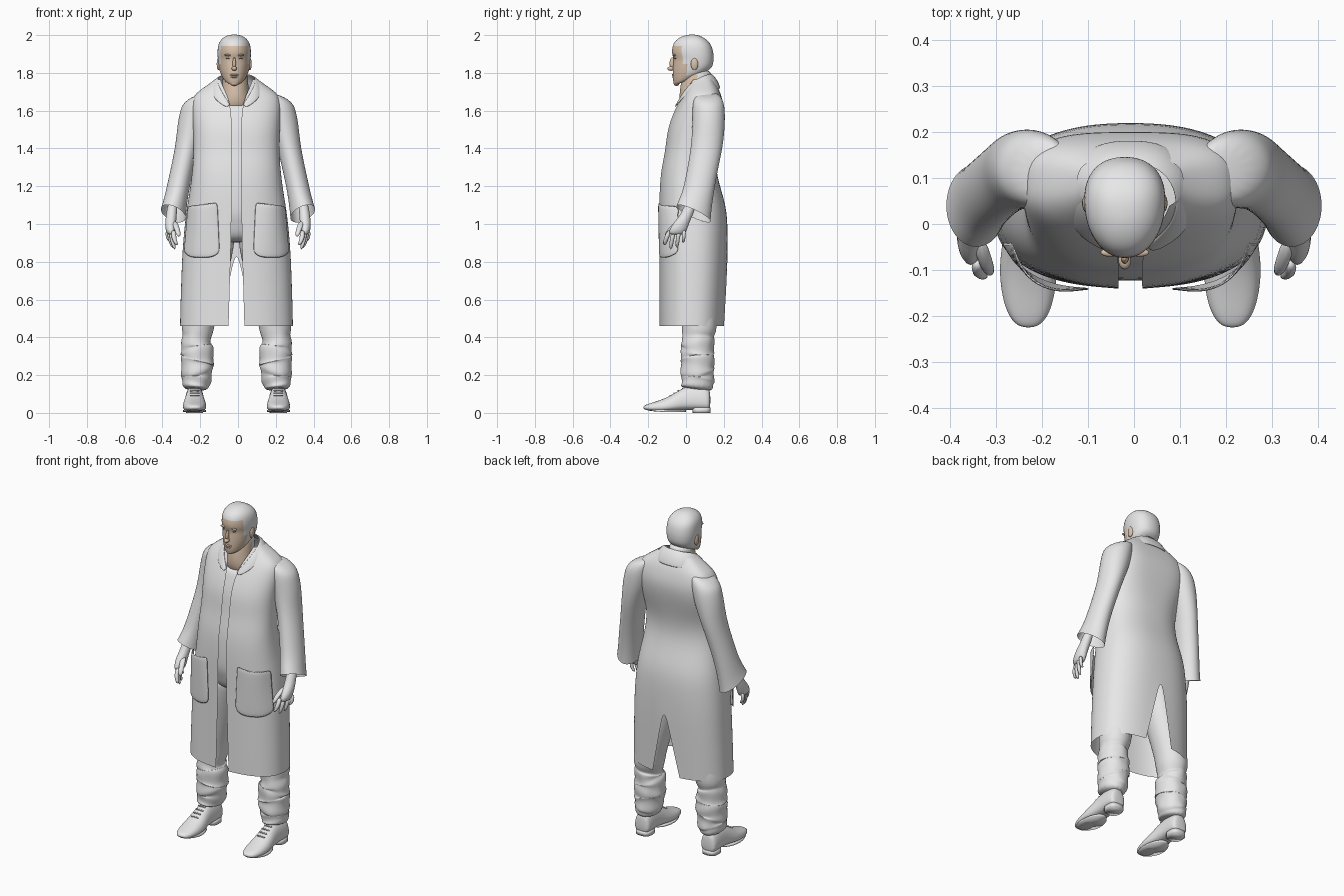
import bpy, bmesh, random
from math import sin, cos, asin, pi
from mathutils import Vector

random.seed(4)
if "Cube" in bpy.data.objects:
    bpy.data.objects.remove(bpy.data.objects["Cube"])


def material(name, rgb):
    m = bpy.data.materials.new(name)
    m.use_nodes = True
    m.diffuse_color = (*rgb, 1)
    bsdf = next(n for n in m.node_tree.nodes if n.type == 'BSDF_PRINCIPLED')
    bsdf.inputs["Base Color"].default_value = (*rgb, 1)
    bsdf.inputs["Roughness"].default_value = 0.7
    return m


GREY = material("pale grey", (0.8, 0.8, 0.8))
SKIN = material("tan skin", (0.7, 0.54, 0.41))
DARK = material("soft brown", (0.22, 0.15, 0.11))
BODY_X, HEAD_X = -0.008, -0.02


def finish(name, bm, mats, mirror=False, sub=2, solid=0, x=0.0):
    bmesh.ops.recalc_face_normals(bm, faces=bm.faces)
    me = bpy.data.meshes.new(name)
    bm.to_mesh(me)
    bm.free()
    for m in mats:
        me.materials.append(m)
    for f in me.polygons:
        f.use_smooth = True
    ob = bpy.data.objects.new(name, me)
    bpy.context.collection.objects.link(ob)
    ob.location.x = x
    if mirror:
        ob.modifiers.new("mirror", 'MIRROR').merge_threshold = 0.002
    if solid:
        s = ob.modifiers.new("thickness", 'SOLIDIFY')
        s.thickness, s.offset = solid, 0
    if sub:
        s = ob.modifiers.new("smooth", 'SUBSURF')
        s.levels = s.render_levels = sub
        s.boundary_smooth = 'PRESERVE_CORNERS'
    return ob


def power(v, e):
    return abs(v) ** e * (1 if v > 0 else -1)


def ring(z, cx, cy, rx, ry, p=2, tilt=0, egg=0, lean=0, n=16, rough=0):
    """Level superellipse, starting at the front."""
    pts = []
    for i in range(n):
        t = 2 * pi * i / n
        k = 1 + random.uniform(-rough, rough)
        dx = k * rx * power(sin(t), 2 / p) * (1 - egg * cos(t))
        dy = -k * ry * power(cos(t), 2 / p)
        pts.append((cx + dx, cy + dy, z + tilt * dy + lean * dx))
    return pts


def span(z, a, front, back, **kw):
    return ring(z, 0, (front + back) / 2, a, (back - front) / 2, **kw)


def loft(name, rings, mats, closed=True, caps=(True, True), rule=None, **kw):
    bm = bmesh.new()
    rows = [[bm.verts.new(p) for p in r] for r in rings]
    n = len(rows[0])
    for a, b in zip(rows, rows[1:]):
        for i in range(n if closed else n - 1):
            j = (i + 1) % n
            bm.faces.new((a[i], a[j], b[j], b[i]))
    for row, cap in ((rows[0], caps[0]), (rows[-1], caps[1])):
        if cap and closed:
            bm.faces.new(row)
    if rule:
        for f in bm.faces:
            f.material_index = rule(f.calc_center_median())
    return finish(name, bm, mats, **kw)


def place(bm, loc, size):
    for v in bm.verts:
        v.co = Vector([c * s + o for c, s, o in zip(v.co, size, loc)])


def blob(name, loc, size, mat, **kw):
    bm = bmesh.new()
    bmesh.ops.create_uvsphere(bm, u_segments=14, v_segments=10, radius=1)
    place(bm, loc, size)
    return finish(name, bm, [mat], sub=0, **kw)


def block(name, loc, size, **kw):
    bm = bmesh.new()
    bmesh.ops.create_cube(bm, size=1)
    place(bm, loc, size)
    bmesh.ops.bevel(bm, geom=bm.edges[:], offset=min(size) * 0.25, segments=2, affect='EDGES')
    return finish(name, bm, [GREY], sub=0, **kw)


# Long coat: height, half width, front y, back y, half front gap, half back slit
COAT = [(0.46, .3, -.14, .205, .042, .09), (0.6, .297, -.14, .211, .038, .06),
        (0.74, .292, -.14, .217, .034, .03), (0.87, .287, -.14, .221, .03, 0),
        (1.05, .27, -.141, .221, .027, 0), (1.15, .252, -.141, .197, .026, 0),
        (1.28, .234, -.134, .156, .026, 0), (1.39, .227, -.108, .163, .025, 0),
        (1.5, .23, -.1, .19, .025, 0), (1.6, .238, -.062, .206, .028, 0),
        (1.67, .235, -.025, .19, .045, 0), (1.705, .2, -.005, .178, .062, 0),
        (1.735, .155, .01, .162, .075, 0), (1.765, .115, .025, .145, .085, 0)]
BOX, BACK_BOX = 2.4, 3.2


def coat_half(z, a, front, back, gap, slit, n=16):
    t0 = asin((gap / a) ** (BOX / 2))
    t1 = pi - asin((slit / a) ** (BOX / 2))
    cy, ry = (front + back) / 2, (back - front) / 2
    row = []
    for i in range(n + 1):
        t = t0 + (t1 - t0) * i / n
        e = 2 / (BACK_BOX if cos(t) < 0 and z > 1.45 else BOX)
        row.append((a * power(max(sin(t), 0), e), cy - ry * power(cos(t), e), z))
    row[-1] = (slit, row[-1][1], z)
    return row


loft("coat", [coat_half(*lv) for lv in COAT], [GREY], closed=False, mirror=True, x=BODY_X)


def coat_front(x, z):
    for lo, hi in zip(COAT, COAT[1:]):
        if lo[0] <= z <= hi[0]:
            k = (z - lo[0]) / (hi[0] - lo[0])
            a, f, b = [lo[i] + k * (hi[i] - lo[i]) for i in (1, 2, 3)]
            return (f + b) / 2 - (b - f) / 2 * max(0, 1 - (x / a) ** BOX) ** (1 / BOX)


# Patch pockets that bulge away from the coat, with clipped lower corners
rows = []
for i in range(7):
    v = i / 6
    row = []
    for j in range(9):
        u = j / 8
        x = 0.088 + 0.012 * v + u * (0.186 - 0.034 * v)
        z = 0.82 + 0.295 * v - 0.02 * u * v + 0.03 * (1 - v) * abs(2 * u - 1) ** 4
        puff = 0.006 + 0.022 * sin(pi * u) * (0.25 + 0.75 * v)
        row.append((x + puff * u, coat_front(x, z) - puff, z))
    rows.append(row)
loft("patch_pocket", rows, [GREY], closed=False, mirror=True, sub=1, solid=0.006, x=BODY_X)

# Turned-down collar
inner = [(0, .132, 1.797), (.06, .126, 1.795), (.1, .075, 1.782), (.098, .015, 1.738), (.065, -.025, 1.68), (.03, -.05, 1.625)]
outer = [(0, .183, 1.715), (.08, .178, 1.714), (.14, .11, 1.727), (.138, .02, 1.702), (.112, -.03, 1.652), (.045, -.065, 1.61)]
fold = [((p[0] + q[0]) / 2 * 1.04, (p[1] + q[1]) / 2 + .004, (p[2] + q[2]) / 2 + .012)
        for p, q in zip(inner, outer)]
loft("collar", [inner, fold, outer], [GREY], closed=False, mirror=True, solid=0.008, x=BODY_X)

# Shirt and hips under the coat
torso = [span(.9, .12, -.05, .1), span(.94, .17, -.095, .15), span(1.0, .2, -.11, .17)]
torso += [span(z, a - .03, f + .014, b - .025, p=BOX) for z, a, f, b, *_ in COAT[4:10]]
torso.append(span(1.64, .15, -.034, .16))
loft("shirt", torso, [GREY], x=BODY_X)

# Sleeves, set into sloping shoulders
rings = [ring(1.692, .19, .112, .055, .055, lean=-.3), ring(1.66, .211, .117, .084, .08, lean=-.28),
         ring(1.61, .224, .12, .084, .088, lean=-.15)]
SLEEVE = [(1.53, .241, .12, .081, .088), (1.42, .267, .113, .064, .086),
          (1.3, .294, .09, .062, .083), (1.18, .32, .067, .062, .084)]
rings += [ring(*s) for s in SLEEVE]
rings += [ring(1.1, .335, .048, .064, .088, tilt=-.3, lean=.2),
          ring(1.055, .343, .04, .067, .092, tilt=-.45, lean=.35)]
loft("sleeve", rings, [GREY], caps=(True, False), mirror=True)

# Hands with curled fingers, turned slightly inwards
loft("palm", [ring(1.12, .345, .03, .028, .034), ring(1.05, .352, .005, .028, .032),
              ring(1.01, .357, -.022, .03, .042), ring(.97, .357, -.042, .028, .048),
              ring(.94, .353, -.05, .02, .044)], [GREY], mirror=True, sub=1)


def digit(name, start, bend, tip, r):
    rings = [ring(p[2], p[0], p[1], r * k, r * k, n=8)
             for p, k in zip((start, bend, tip), (1.1, 1.05, .8))]
    loft(name, rings, [GREY], mirror=True, sub=1)


for i, name in enumerate(("index", "middle", "ring", "little")):
    x, y = .34 + .011 * i, -.084 + .025 * i
    tip = (.885, .862, .87, .9)[i]
    digit(name + "_finger", (x, y, .97), (x + .002, y - .022 + .006 * i, .925),
          (x - .018, y - .03 + .008 * i, tip), .0135 - .001 * i)
digit("thumb", (.34, -.03, 1.02), (.322, -.085, .975), (.312, -.108, .93), .016)

# Trouser legs, creased towards the hem
legs = [ring(.97, .09, .03, .08, .11), ring(.9, .1, .035, .092, .11),
        ring(.8, .125, .045, .097, .108), ring(.66, .163, .06, .102, .102),
        ring(.5, .2, .07, .09, .096), ring(.43, .205, .07, .087, .094)]
for i in range(11):
    bulge = 1.07 if i % 2 else 0.93
    sag = sin(pi * i / 10)
    legs.append(ring(.395 - .024 * i, .215 - .008 * sag, .062, (.075 + .014 * sag) * bulge,
                     (.087 + .005 * sag) * bulge, tilt=.25 * sin(i * 1.9),
                     lean=.3 * cos(i * 1.3), rough=.06))
legs.append(ring(.12, .22, .052, .072, .098, tilt=-.18))
loft("trouser_leg", legs, [GREY], mirror=True, x=BODY_X)

# Shoes: y, half width, bottom, top
SHOE = [(-.226, .018, .022, .036), (-.205, .042, .012, .047), (-.16, .058, .006, .06),
        (-.1, .063, .006, .082), (-.05, .057, .01, .112), (0, .05, .014, .142),
        (.06, .05, .015, .15), (.11, .05, .012, .14), (.13, .04, .015, .12)]
rings = []
for y, w, low, top in SHOE:
    flat = ring(0, .222, 0, w, (top - low) / 2, p=2.5, egg=-.25 if y > -.12 else -.1)
    rings.append([(px, y, (low + top) / 2 + py) for px, py, _ in flat])
loft("shoe", rings, [GREY], mirror=True, x=BODY_X)
sole = [span(z, .06, -.215, .0, n=24) for z in (.004, .014)]
loft("sole", [[(x + .222, y, z + max(0, -y - .12) * .12) for x, y, z in r] for r in sole],
     [GREY], mirror=True, sub=0, x=BODY_X)
loft("heel", [ring(z, .222, .082, .046, .048, p=3) for z in (0, .028)],
     [GREY], mirror=True, sub=0, x=BODY_X)
for i in range(4):
    y = -.085 + .022 * i
    block("shoe_lace", (.222, y, .092 + .013 * i), (.05, .006, .007), mirror=True, x=BODY_X)

# Neck, bare at the front
loft("neck", [span(1.59, .09, -.015, .13), span(1.65, .085, -.037, .135), span(1.7, .072, -.036, .135),
              span(1.77, .068, -.025, .138), span(1.82, .067, .0, .137)],
     [GREY, SKIN], rule=lambda c: int(c.y < .05), x=(BODY_X + HEAD_X) / 2)

# Head: height, half width, front y, back y, tilt
HEAD = [(1.757, .03, -.045, .04, .42), (1.762, .054, -.064, .085, .42), (1.79, .071, -.071, .122, .25),
        (1.82, .081, -.071, .14, .12), (1.85, .085, -.069, .146, .05), (1.877, .087, -.065, .147, 0),
        (1.9, .089, -.077, .147, 0), (1.945, .087, -.073, .138, 0), (1.975, .073, -.055, .113, 0),
        (1.995, .047, -.02, .08, 0), (2.003, .018, .015, .05, 0)]


def face_area(c):
    limit = .045 if c.z < 1.8 else .01 if c.z < 1.86 else -.015
    return int(c.z < 1.95 and c.y < limit)


loft("head", [span(z, a, f, b, p=2.2, tilt=t, egg=.13, n=24) for z, a, f, b, t in HEAD],
     [GREY, SKIN], rule=face_area, x=HEAD_X)

# Facial features
blob("nose_tip", (0, -.079, 1.823), (.014, .02, .012), SKIN, x=HEAD_X)
blob("nose_bridge", (0, -.073, 1.85), (.009, .014, .032), SKIN, x=HEAD_X)
blob("upper_lip", (0, -.066, 1.789), (.023, .009, .006), SKIN, x=HEAD_X)
blob("lower_lip", (0, -.064, 1.778), (.02, .009, .006), SKIN, x=HEAD_X)
blob("chin", (0, -.05, 1.747), (.024, .016, .016), SKIN, x=HEAD_X)
blob("brow", (.032, -.062, 1.894), (.021, .009, .006), SKIN, mirror=True, x=HEAD_X)
blob("eye", (.031, -.056, 1.876), (.013, .007, .004), DARK, mirror=True, x=HEAD_X)
blob("ear", (.083, .045, 1.847), (.01, .02, .033), SKIN, mirror=True, x=HEAD_X)
